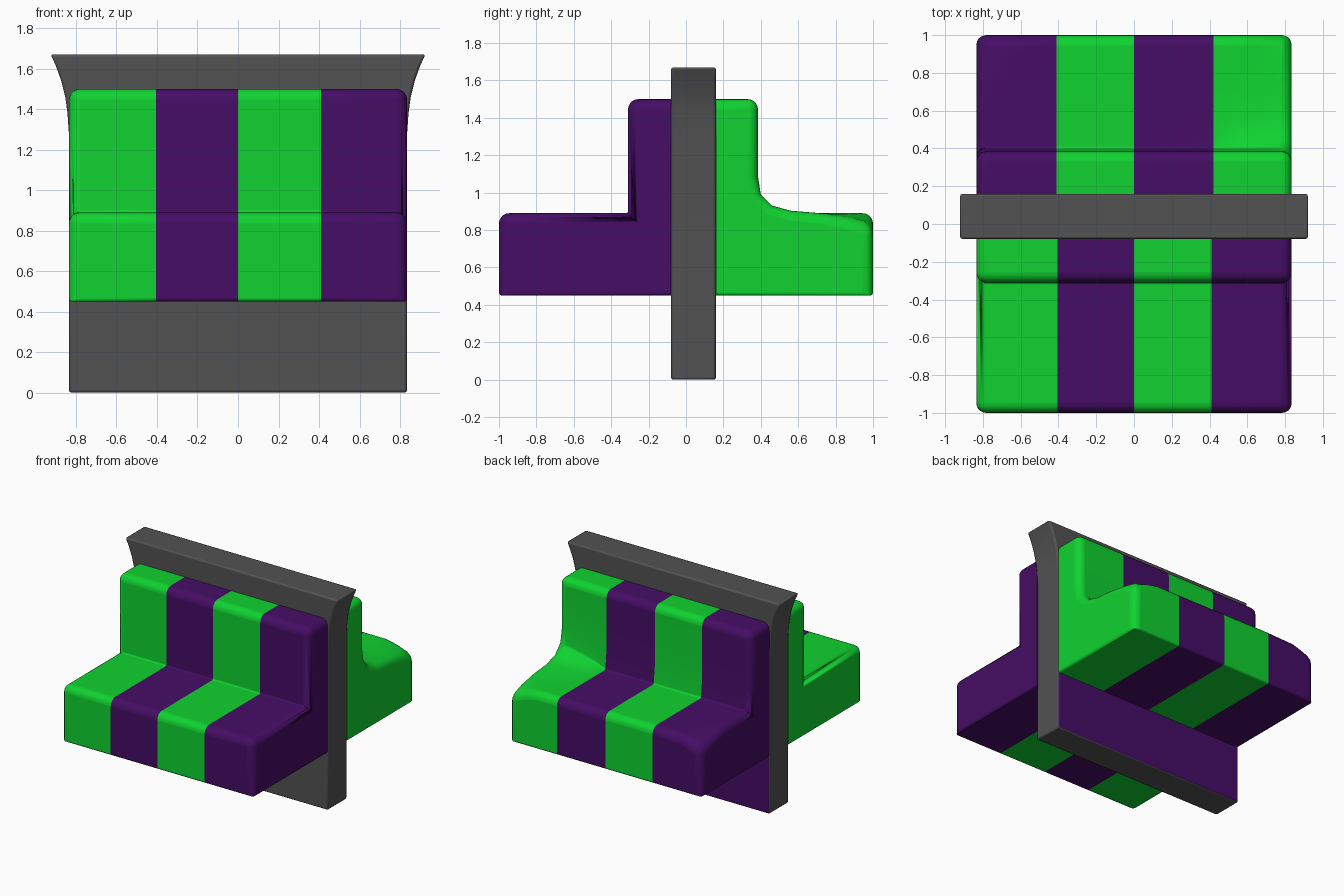
import bpy, bmesh
from mathutils import Vector

if "Cube" in bpy.data.objects:
    bpy.data.objects.remove(bpy.data.objects["Cube"])


def material(name, rgb):
    m = bpy.data.materials.new(name)
    m.diffuse_color = (*rgb, 1)
    m.use_nodes = True
    m.node_tree.nodes["Principled BSDF"].inputs["Base Color"].default_value = m.diffuse_color
    return m


green = material("green", (0.005, 0.65, 0.03))
purple = material("purple", (0.06, 0.004, 0.13))
dark_grey = material("dark_grey", (0.085, 0.085, 0.085))
W = 0.835


def finish(bm, name, mats, width, limit, segments):
    bmesh.ops.recalc_face_normals(bm, faces=bm.faces)
    me = bpy.data.meshes.new(name)
    bm.to_mesh(me)
    bm.free()
    ob = bpy.data.objects.new(name, me)
    bpy.context.collection.objects.link(ob)
    for m in mats:
        me.materials.append(m)
    mod = ob.modifiers.new("rounding", 'BEVEL')
    mod.width = width
    mod.segments = segments
    mod.limit_method = limit
    bpy.ops.object.select_all(action='DESELECT')
    ob.select_set(True)
    bpy.context.view_layer.objects.active = ob
    bpy.ops.object.shade_smooth_by_angle(angle=0.7)
    return ob


def bench(name, profile, wall_y, stations, mats):
    """Loft y-z profiles across x; stripes alternate at the stripe borders."""
    bm = bmesh.new()
    rings = [[bm.verts.new((x, y, z)) for y, z in profile(x)] for x in stations]
    n = len(rings[0])
    for i in range(len(rings) - 1):
        mid = (stations[i] + stations[i + 1]) / 2
        stripe = 0 if mid < -0.405 or 0 < mid < 0.41 else 1
        for j in range(n):
            k = (j + 1) % n
            f = bm.faces.new((rings[i][j], rings[i][k], rings[i + 1][k], rings[i + 1][j]))
            f.material_index = stripe
    bm.faces.new(rings[0]).material_index = 0
    bm.faces.new(rings[-1]).material_index = 1
    bmesh.ops.recalc_face_normals(bm, faces=bm.faces)
    # soft upper edges, tight bottom edges, none against the panel
    weight = bm.edges.layers.float.new("bevel_weight_edge")
    for e in bm.edges:
        a, b = (v.co for v in e.verts)
        if e.calc_face_angle(0) < 0.7 or (abs(a.y - wall_y) < .01 and abs(b.y - wall_y) < .01):
            continue
        if e.calc_face_angle_signed(0) < 0:
            e[weight] = 0.2
        else:
            e[weight] = 0.3 if max(a.z, b.z) < 0.5 else 1.0
    return finish(bm, name, mats, 0.055, 'WEIGHT', 5)


# front bench: plain L-section
def front_profile(x):
    return [(-0.08, 0.45), (-1, 0.45), (-1, 0.89), (-0.31, 0.89), (-0.31, 1.5), (-0.08, 1.5)]


bench("front_bench", front_profile, -0.08, [-W, -0.405, 0, 0.41, W], [green, purple])


# rear bench: swept inner corner at one end, drooping outer corners
def rear_profile(x):
    t = max(0, (x - 0.42) / (W - 0.42)) ** 0.7
    d = max(0, (abs(x) - 0.6) / (W - 0.6)) ** 1.6
    return [(0.16, 0.45), (1, 0.45), (1, 0.89 - 0.09 * d), (0.88, 0.89 - 0.035 * d),
            (0.72, 0.89), (0.56, 0.89 + 0.015 * t), (0.46, 0.89 + 0.045 * t),
            (0.40, 0.89 + 0.11 * t), (0.385, 1.05 + 0.04 * t), (0.385, 1.5), (0.16, 1.5)]


bench("rear_bench", rear_profile, 0.16,
      [-W, -0.75, -0.66, -0.41, 0, 0.42, 0.5, 0.6, 0.7, 0.77, W], [purple, green])

# centre panel with flared top
half = [(W, 0), (W, 1.28), (0.842, 1.38), (0.853, 1.46), (0.873, 1.54), (0.898, 1.61), (0.925, 1.67)]
outline = half + [(-x, z) for x, z in reversed(half)]
bm = bmesh.new()
face = bm.faces.new([bm.verts.new((x, -0.08, z)) for x, z in outline])
ext = bmesh.ops.extrude_face_region(bm, geom=[face])["geom"]
bmesh.ops.translate(bm, vec=(0, 0.24, 0), verts=[v for v in ext if isinstance(v, bmesh.types.BMVert)])
bmesh.ops.bisect_plane(bm, geom=bm.verts[:] + bm.edges[:] + bm.faces[:],
                       plane_co=(0, 0, 0.45), plane_no=(0, 0, 1))
for f in bm.faces:
    c = f.calc_center_median()
    if c.y > 0.15 and c.z < 0.45:
        f.material_index = 1
panel = finish(bm, "centre_panel", [dark_grey, purple], 0.012, 'ANGLE', 2)
